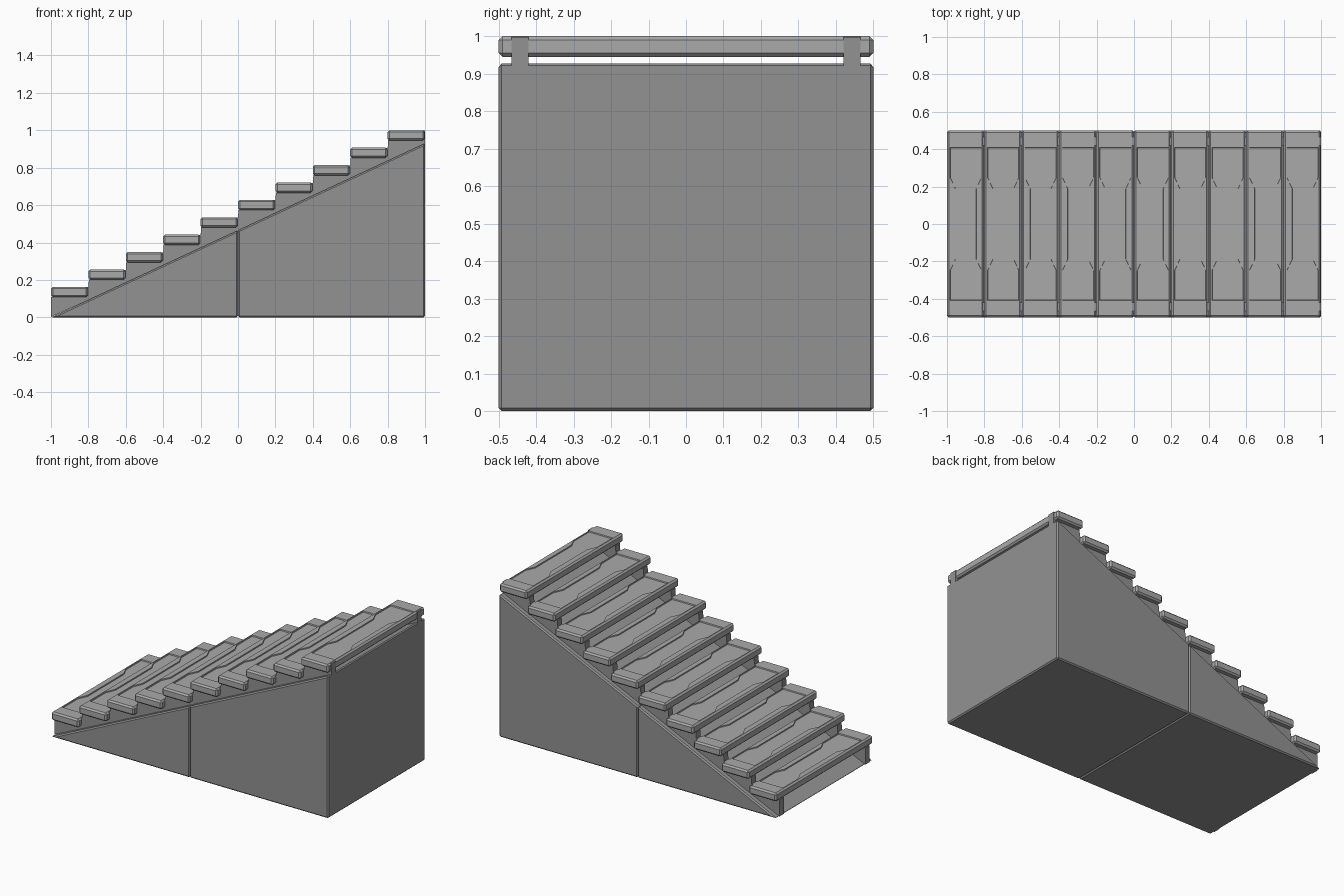
import bpy, bmesh
from mathutils import Vector

if "Cube" in bpy.data.objects:
    bpy.data.objects.remove(bpy.data.objects["Cube"])

STEPS, RUN, RISE = 10, 0.2, 0.093
THICK, TOP0 = 0.053, 0.163


def grey(name, v):
    m = bpy.data.materials.new(name)
    m.diffuse_color = (v, v, v, 1)
    m.use_nodes = True
    m.node_tree.nodes["Principled BSDF"].inputs["Base Color"].default_value = m.diffuse_color
    return m


DARK, LIGHT = grey("dark_grey", 0.29), grey("mid_grey", 0.40)


def prism(name, pts, axis, a, b, mat, bevel=0):
    """Extrude a 2D outline from a to b along 'y' (outline is xz) or 'z' (outline is xy)."""
    bm = bmesh.new()
    to3 = (lambda p: (p[0], a, p[1])) if axis == 'y' else (lambda p: (p[0], p[1], a))
    face = bm.faces.new([bm.verts.new(to3(p)) for p in pts])
    ext = bmesh.ops.extrude_face_region(bm, geom=[face])
    move = Vector((0, b - a, 0)) if axis == 'y' else Vector((0, 0, b - a))
    bmesh.ops.translate(bm, vec=move,
                        verts=[g for g in ext['geom'] if isinstance(g, bmesh.types.BMVert)])
    bmesh.ops.recalc_face_normals(bm, faces=bm.faces)
    me = bpy.data.meshes.new(name)
    bm.to_mesh(me)
    bm.free()
    me.materials.append(mat)
    ob = bpy.data.objects.new(name, me)
    bpy.context.collection.objects.link(ob)
    if bevel:
        m = ob.modifiers.new("bevel", 'BEVEL')
        m.width, m.segments, m.limit_method = bevel, 1, 'ANGLE'
    return ob


# Solid base in two blocks with a bevelled seam between them
prism("base_low", [(-1, 0), (0, 0), (0, 0.465)], 'y', -0.5, 0.5, DARK, 0.008)
prism("base_high", [(0, 0), (1, 0), (1, 0.93), (0, 0.465)], 'y', -0.5, 0.5, DARK, 0.008)

# Sawtooth stringers, with a thin tab behind each tread
saw = [(-1, 0.002)]
for i in range(STEPS):
    x, h = -1 + i * RUN, TOP0 - THICK + i * RISE
    saw += [(x + (0.003 if i else 0), h), (x + RUN - 0.012, h),
            (x + RUN - 0.012, h + THICK - 0.002), (x + RUN, h + THICK - 0.002)]
saw.append((1, 0.91))
for side, y in (("front", -0.465), ("back", 0.42)):
    prism("stringer_" + side, saw, 'y', y, y + 0.045, DARK)

# Tread: chamfered slab
outline = [(-1, -0.5), (-0.802, -0.5), (-0.802, 0.5), (-1, 0.5)]
tread = prism("treads", outline, 'z', TOP0 - THICK - 0.002, TOP0, LIGHT, 0.01)

# Shallow waisted recess in the tread top, with slightly sloping walls
side = [(-0.813, -0.41), (-0.813, -0.25), (-0.842, -0.19)]
right = side + [(x, -y) for x, y in reversed(side)]
left = [(-1.798 - x, y) for x, y in reversed(right)]
cutter = prism("recess_cutter", right + left, 'z', TOP0 - 0.007, TOP0 + 0.007, LIGHT)
for v in cutter.data.vertices:
    if v.co.z < TOP0:
        v.co.x = -0.899 + (v.co.x + 0.899) * 0.96
        v.co.y *= 0.99
cutter.hide_render = True
cutter.hide_set(True)
cut = tread.modifiers.new("recess", 'BOOLEAN')
cut.object, cut.operation, cut.solver = cutter, 'DIFFERENCE', 'EXACT'

# Repeat up the flight
arr = tread.modifiers.new("flight", 'ARRAY')
arr.count, arr.use_relative_offset, arr.use_constant_offset = STEPS, False, True
arr.constant_offset_displace = (RUN, 0, RISE)
